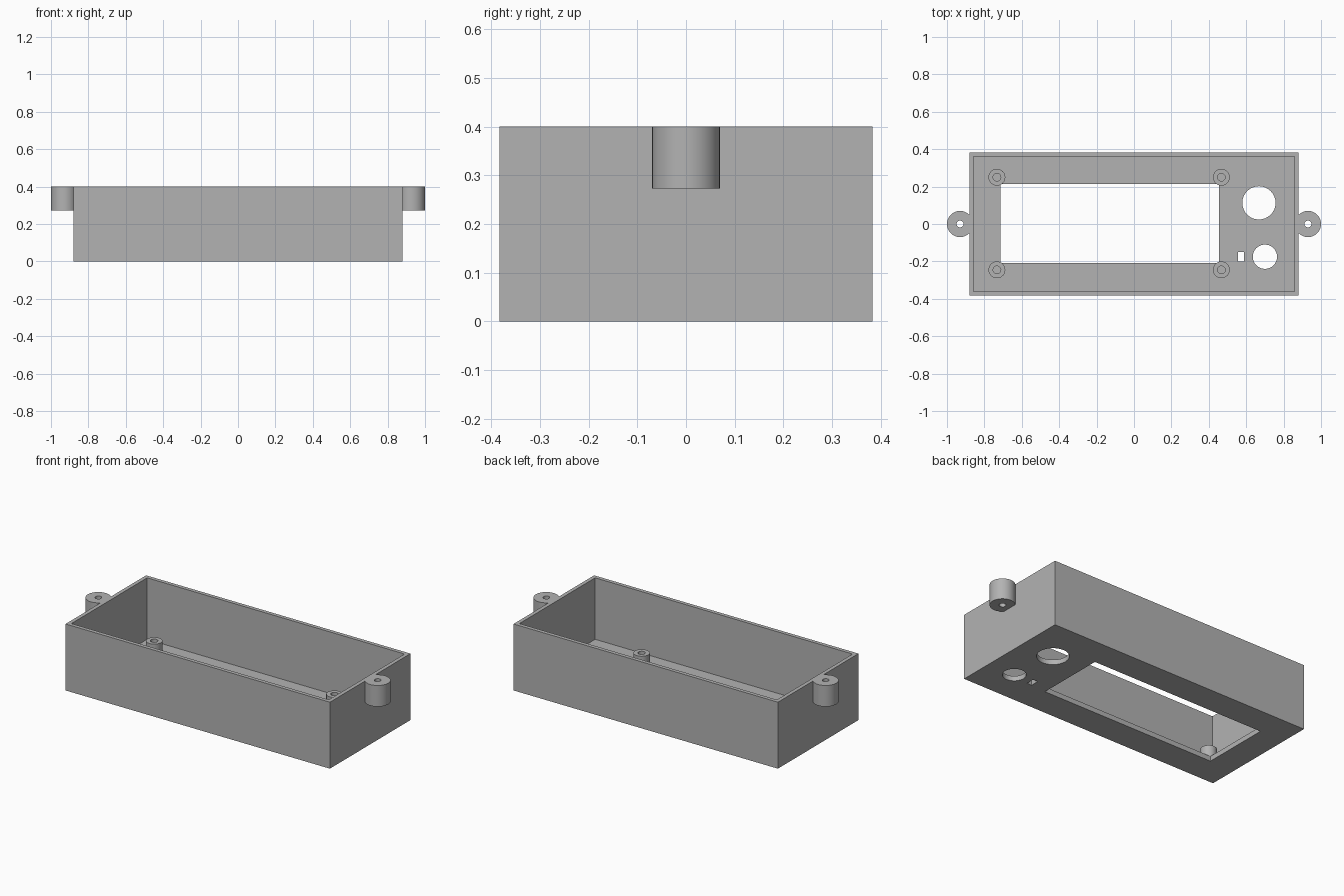
import bpy
import math

cube = bpy.data.objects.get("Cube")
if cube:
    bpy.data.objects.remove(cube, do_unlink=True)

grey = bpy.data.materials.new("plain grey")
grey.use_nodes = True
colour = (0.45, 0.45, 0.45, 1)
grey.diffuse_color = colour
grey.node_tree.nodes["Principled BSDF"].inputs["Base Color"].default_value = colour

HEIGHT, FLOOR = 0.40, 0.03
HALF_X, HALF_Y, WALL = 0.88, 0.383, 0.023


def box(name, x0, x1, y0, y1, z0, z1):
    bpy.ops.mesh.primitive_cube_add(
        size=1, location=((x0 + x1) / 2, (y0 + y1) / 2, (z0 + z1) / 2))
    ob = bpy.context.object
    ob.name = name
    ob.scale = (x1 - x0, y1 - y0, z1 - z0)
    bpy.ops.object.transform_apply(location=False, rotation=False, scale=True)
    ob.data.materials.append(grey)
    return ob


def cylinder(name, x, y, radius, z0, z1, sides=32):
    bpy.ops.mesh.primitive_cylinder_add(
        vertices=sides, radius=radius, depth=z1 - z0, location=(x, y, (z0 + z1) / 2))
    ob = bpy.context.object
    ob.name = name
    ob.data.materials.append(grey)
    return ob


def combine(target, tool, operation="DIFFERENCE"):
    """Apply a boolean and discard the tool object."""
    mod = target.modifiers.new("Boolean", "BOOLEAN")
    mod.operation = operation
    mod.solver = "EXACT"
    mod.object = tool
    bpy.context.view_layer.objects.active = target
    bpy.ops.object.modifier_apply(modifier=mod.name)
    bpy.data.objects.remove(tool, do_unlink=True)


def smooth(ob):
    bpy.ops.object.select_all(action="DESELECT")
    ob.select_set(True)
    bpy.context.view_layer.objects.active = ob
    bpy.ops.object.shade_smooth_by_angle(angle=math.radians(35))


# Open case with side mounting ears
case = box("case", -HALF_X, HALF_X, -HALF_Y, HALF_Y, 0, HEIGHT)
for side in (-1, 1):
    combine(case, cylinder("ear", side * 0.93, 0, 0.07, 0.273, HEIGHT), "UNION")
ix, iy = HALF_X - WALL, HALF_Y - WALL
combine(case, box("cavity", -ix, ix, -iy, iy, FLOOR, HEIGHT + 0.1))
for side in (-1, 1):
    combine(case, cylinder("ear_hole", side * 0.93, 0, 0.019, 0.2, 0.5, 12))

# Floor openings: display window, two round holes and a small slot
combine(case, box("window", -0.715, 0.455, -0.208, 0.213, -0.1, 0.1))
combine(case, cylinder("large_hole", 0.668, 0.113, 0.089, -0.1, 0.1))
combine(case, cylinder("small_hole", 0.70, -0.175, 0.065, -0.1, 0.1))
combine(case, box("slot", 0.556, 0.588, -0.2, -0.15, -0.1, 0.1))
smooth(case)

# Screw posts with blind holes at the window corners
for x, x_name in ((-0.733, "right"), (0.467, "left")):
    for y, y_name in ((-0.245, "front"), (0.25, "back")):
        post = cylinder(f"screw_post_{y_name}_{x_name}", x, y, 0.045, FLOOR, 0.097, 24)
        combine(post, cylinder("post_hole", x, y, 0.021, FLOOR + 0.002, 0.2, 12))
        smooth(post)
